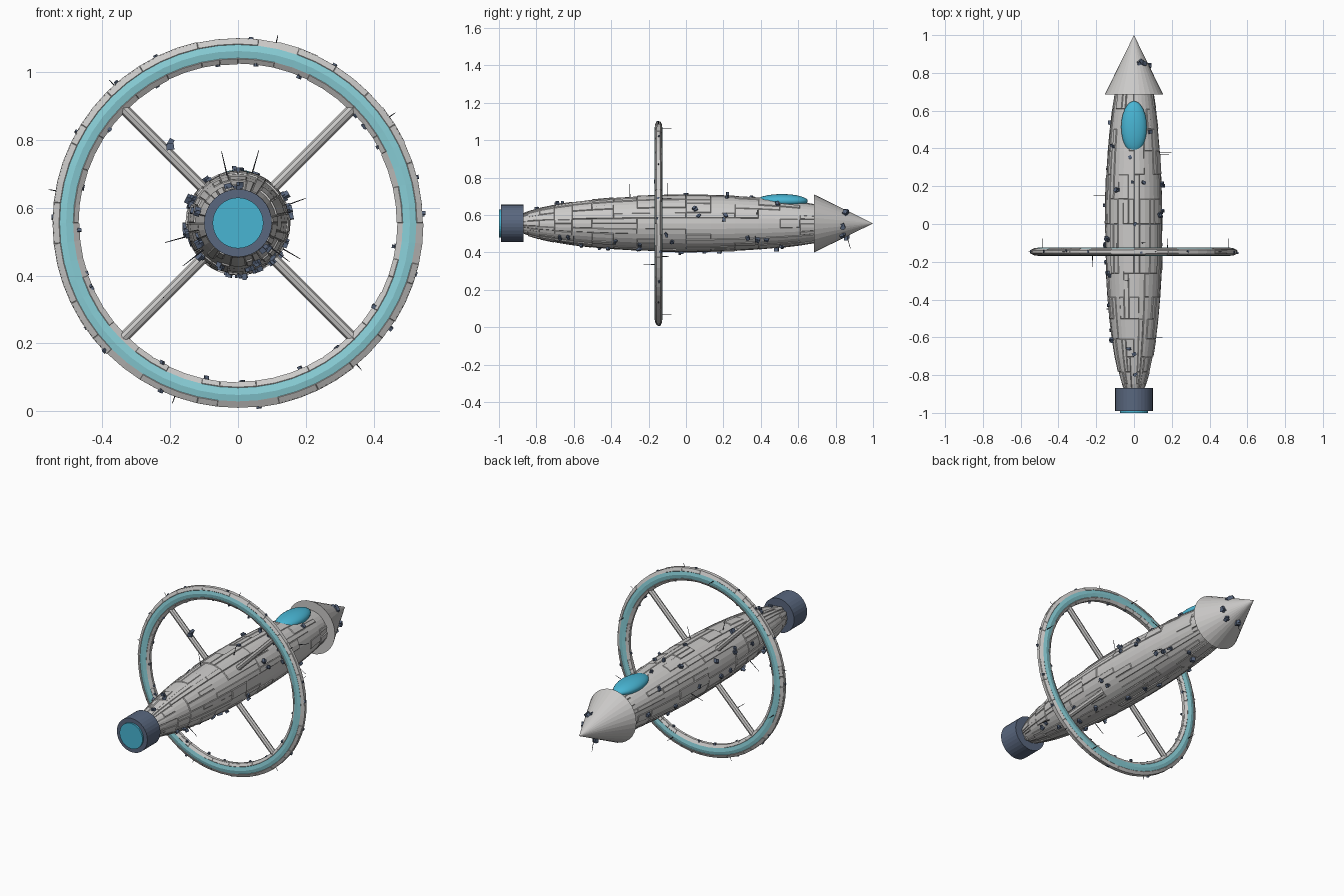
import bpy, bmesh, math, random
from mathutils import Matrix, Vector

cube = bpy.data.objects.get("Cube")
if cube:
    bpy.data.objects.remove(cube, do_unlink=True)

random.seed(7)
CZ = 0.555                       # height of the ship's long axis
RING_Y, RING_R = -0.147, 0.507
HULL_R, HULL_L = 0.150, 0.93


def material(name, r, g, b):
    m = bpy.data.materials.new(name)
    m.diffuse_color = (r, g, b, 1)
    m.use_nodes = True
    for n in m.node_tree.nodes:
        if n.type == 'BSDF_PRINCIPLED':
            n.inputs["Base Color"].default_value = (r, g, b, 1)
    return m


GREY = material("hull grey", 0.6, 0.59, 0.58)
BLUE = material("slate blue", 0.10, 0.135, 0.21)
CYAN = material("glass cyan", 0.065, 0.46, 0.65)
PALE = material("pale cyan", 0.25, 0.62, 0.68)
DARK = material("antenna dark", 0.04, 0.045, 0.06)


def finish(bm, name, *mats):
    mesh = bpy.data.meshes.new(name)
    bm.to_mesh(mesh)
    bm.free()
    for m in mats:
        mesh.materials.append(m)
    ob = bpy.data.objects.new(name, mesh)
    bpy.context.collection.objects.link(ob)
    return ob


def polar(r, a, y):
    return Vector((r * math.cos(a), y, CZ + r * math.sin(a)))


def lathe(profile, segs, closed=False):
    """Turn (radius, y) points about the long axis; returns bmesh and face rows."""
    bm = bmesh.new()
    loops = [[bm.verts.new(polar(r, math.tau * j / segs, y)) for j in range(segs)]
             for r, y in profile]
    pairs = list(zip(loops, loops[1:] + loops[:1]))
    if not closed:
        pairs.pop()
    rows = [[bm.faces.new((a[j], a[(j + 1) % segs], b[(j + 1) % segs], b[j]))
             for j in range(segs)] for a, b in pairs]
    bmesh.ops.remove_doubles(bm, verts=bm.verts, dist=1e-5)
    bmesh.ops.recalc_face_normals(bm, faces=bm.faces)
    return bm, rows


def raise_panel(bm, faces, gap, height):
    bmesh.ops.inset_region(bm, faces=faces, thickness=gap, depth=height,
                           use_boundary=True, use_even_offset=True)


def hull_radius(y):
    return HULL_R * math.sqrt(max(0, 1 - (y / HULL_L) ** 2))


# Hull: long ellipsoid with raised plating
STEPS, SEGS = 22, 32
ts = [math.pi * i / STEPS for i in range(STEPS + 1)]
bm, rows = lathe([(HULL_R * math.sin(t), -HULL_L * math.cos(t)) for t in ts], SEGS)
used = set()
for n in range(330):
    i, j = random.randrange(2, STEPS - 3), random.randrange(SEGS)
    tall, wide = random.choice([(1, 1), (2, 1), (3, 1), (1, 2), (2, 2)])
    cells = [(i + a, (j + b) % SEGS) for a in range(tall) for b in range(wide)]
    if any(c in used or c[0] > STEPS - 3 for c in cells):
        continue
    used.update(cells)
    raise_panel(bm, [rows[a][b] for a, b in cells], 0.0025, random.choice([0.003, 0.005]))
finish(bm, "hull", GREY)

# Nose cone with a flat back
bm, rows = lathe([(0, 0.685), (0.155, 0.685), (0, 1.0)], 32)
finish(bm, "nose_cone", GREY)

# Engine drum and its glowing disc
bm, rows = lathe([(0, -0.99), (0.1, -0.99), (0.1, -0.868), (0, -0.868)], 32)
finish(bm, "engine_drum", BLUE)
bm, rows = lathe([(0, -1.0), (0.075, -1.0), (0.075, -0.98), (0, -0.98)], 32)
finish(bm, "engine_glow", CYAN)

# Canopy
bm = bmesh.new()
bmesh.ops.create_uvsphere(bm, u_segments=24, v_segments=16, radius=1,
                          matrix=Matrix.Translation((0, 0.513, CZ + 0.12))
                          @ Matrix.Diagonal((0.068, 0.138, 0.037, 1)))
canopy = finish(bm, "canopy", CYAN)
for p in canopy.data.polygons:
    p.use_smooth = True

# Ring: grey rims with a pale band on both faces
half = [(0.038, 0.009), (0.019, 0.018), (0.0, 0.022), (-0.021, 0.018), (-0.037, 0.008)]
section = [(RING_R + r, RING_Y - y) for r, y in half]
section += [(RING_R + r, RING_Y + y) for r, y in reversed(half)]
RSEGS = 56
bm, rows = lathe(section, RSEGS, closed=True)
for k in (1, 2, 6, 7):
    for f in rows[k]:
        f.material_index = 1
for k in (0, 3, 4, 5, 8, 9):
    j = 0
    while j < RSEGS - 2:
        run = random.choice([1, 2, 2, 3])
        if random.random() < 0.7:
            raise_panel(bm, rows[k][j:min(j + run, RSEGS)], 0.0012, 0.002)
        j += run
finish(bm, "ring", GREY, PALE)

# Four spokes between hull and ring
SPOKE_ANGLES = [math.radians(45 + 90 * k) for k in range(4)]
for k, a in enumerate(SPOKE_ANGLES):
    bm = bmesh.new()
    mat = (Matrix.Translation(polar(0.3, a, RING_Y))
           @ Matrix.Rotation(-a, 4, 'Y') @ Matrix.Rotation(math.pi / 2, 4, 'Y'))
    bmesh.ops.create_cone(bm, cap_ends=True, segments=8, radius1=0.016,
                          radius2=0.016, depth=0.36, matrix=mat)
    finish(bm, "spoke_%d" % (k + 1), GREY)


# Small equipment boxes
boxes = bmesh.new()


def add_box(pos, normal, size):
    turn = Vector(normal).to_track_quat('Z', 'Y').to_matrix().to_4x4()
    for n in range(2):
        shift = Vector([random.uniform(-0.5, 0.5) * size for _ in range(3)]) * n
        dims = [size * random.uniform(0.6, 1.3) for _ in range(3)]
        bmesh.ops.create_cube(boxes, size=1, matrix=Matrix.Translation(Vector(pos) + shift)
                              @ turn @ Matrix.Rotation(random.uniform(0, 3), 4, 'Z')
                              @ Matrix.Diagonal((*dims, 1)))


def outward(a):
    return Vector((math.cos(a), 0, math.sin(a)))


# (y, angle round the axis in degrees)
spots = [(0.05, 30), (0.21, 17), (0.33, -33), (0, 88), (-0.38, -45), (-0.63, -40),
         (-0.56, -65), (-0.07, -40), (0.22, 70), (0.41, 140), (0.35, 98), (0.22, 92),
         (0.18, 125), (0.2, 10), (0.07, 15), (-0.26, 160), (-0.43, 165), (-0.66, 105),
         (-0.69, 90), (-0.8, 88), (0.49, 50), (-0.2, 190), (0.1, 185), (0.3, 200)]
spots += [(random.uniform(-0.7, 0.6), random.uniform(150, 340)) for n in range(22)]
for y, deg in spots:
    a = math.radians(deg)
    add_box(polar(hull_radius(y) + 0.005, a, y), outward(a), 0.017)
for y, deg in [(0.86, 60), (0.85, 48), (0.84, -10), (0.84, -50), (0.86, -95)]:
    a = math.radians(deg)
    add_box(polar((1 - y) * 0.5, a, y), outward(a), 0.022)
for n in range(34):
    a = math.tau * (n + random.random()) / 34
    side = random.choice([-0.037, 0.038])
    add_box(polar(RING_R + side, a, RING_Y + random.uniform(-0.012, 0.012)), outward(a), 0.01)
add_box((-0.2, RING_Y - 0.014, CZ + 0.225), (0, -1, 0), 0.024)
finish(boxes, "equipment_boxes", BLUE)

# Thin tapered antennas
masts = bmesh.new()


def add_mast(base, direction, length):
    d = Vector(direction).normalized()
    mat = (Matrix.Translation(Vector(base) + d * length / 2)
           @ d.to_track_quat('Z', 'Y').to_matrix().to_4x4())
    bmesh.ops.create_cone(masts, cap_ends=True, segments=5, radius1=0.0025,
                          radius2=0.001, depth=length, matrix=mat)


for y, deg in [(-0.3, 103), (-0.1, 74), (0.38, 20), (-0.45, 218), (-0.6, -37),
               (0.37, -30), (0.15, 195)]:
    a = math.radians(deg)
    add_mast(polar(hull_radius(y) - 0.005, a, y), outward(a), 0.08)
add_mast(polar(0.07, -math.pi / 2, 0.86), (0, 0.3, -1), 0.07)
add_mast((-0.22, RING_Y, CZ - 0.22), (0, -1, 0), 0.085)
for deg in (35, 78, 132, 170, 250, 310):
    a = math.radians(deg)
    add_mast(polar(RING_R + 0.025, a, RING_Y), outward(a), 0.035)
for deg in (15, 100, 200, 290):
    add_mast(polar(RING_R + 0.01, math.radians(deg), RING_Y + 0.015), (0, 1, 0), 0.055)
finish(masts, "antennas", DARK)
